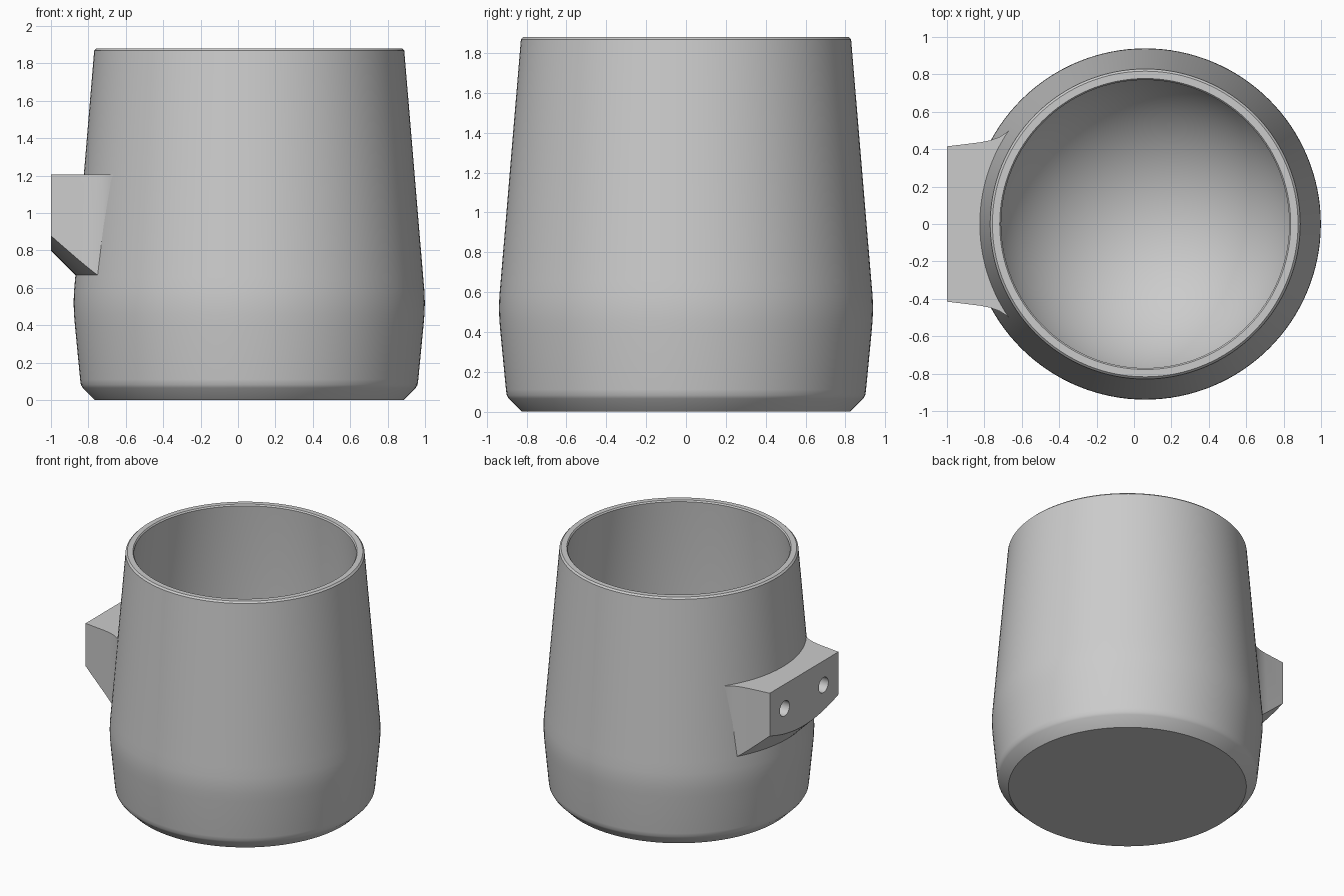
import bpy, bmesh
from math import sin, cos, pi, atan2, radians
from mathutils import Matrix

if "Cube" in bpy.data.objects:
    bpy.data.objects.remove(bpy.data.objects["Cube"], do_unlink=True)

AXIS_X = 0.06     # cup axis, offset to leave room for the bracket
SEGMENTS = 128

grey = bpy.data.materials.new("plain_grey")
grey.use_nodes = True
grey.diffuse_color = (0.6, 0.6, 0.6, 1)
grey.node_tree.nodes["Principled BSDF"].inputs["Base Color"].default_value = (0.6, 0.6, 0.6, 1)


def make_object(name, bm):
    bmesh.ops.recalc_face_normals(bm, faces=bm.faces)
    mesh = bpy.data.meshes.new(name)
    bm.to_mesh(mesh)
    bm.free()
    mesh.materials.append(grey)
    obj = bpy.data.objects.new(name, mesh)
    bpy.context.collection.objects.link(obj)
    return obj


def revolve(name, profile):
    """Spin an (r, z) profile around the cup axis."""
    bm = bmesh.new()
    verts = [bm.verts.new((r, 0, z)) for r, z in profile]
    edges = [bm.edges.new(pair) for pair in zip(verts, verts[1:])]
    bmesh.ops.spin(bm, geom=verts + edges, cent=(0, 0, 0), axis=(0, 0, 1),
                   angle=2 * pi, steps=SEGMENTS, use_duplicate=False)
    bmesh.ops.remove_doubles(bm, verts=bm.verts, dist=0.0005)
    bmesh.ops.translate(bm, verts=bm.verts, vec=(AXIS_X, 0, 0))
    return make_object(name, bm)


def activate(obj):
    bpy.ops.object.select_all(action='DESELECT')
    obj.select_set(True)
    bpy.context.view_layer.objects.active = obj


def cut(obj, tool, operation):
    mod = obj.modifiers.new("cut", 'BOOLEAN')
    mod.operation = operation
    mod.solver = 'EXACT'
    mod.object = tool
    activate(obj)
    bpy.ops.object.modifier_apply(modifier=mod.name)
    bpy.data.objects.remove(tool, do_unlink=True)


# Cup: chamfered foot, softly rounded belly, tapered wall, round-bottomed inside
outside = [(0, 0), (0.825, 0), (0.89, 0.065), (0.9, 0.082), (0.904, 0.11),
           (0.932, 0.4), (0.937, 0.46), (0.939, 0.52), (0.937, 0.58),
           (0.93, 0.66), (0.829, 1.868), (0.817, 1.88)]
rim_inside = [(0.778, 1.88), (0.77, 1.87)]
BOWL_R, BOWL_Z, STEPS = 0.847, 0.95, 24
bowl = [(BOWL_R * cos(a), BOWL_Z - BOWL_R * sin(a))
        for a in (i * pi / 2 / STEPS for i in range(STEPS))]
cup = revolve("cup", outside + rim_inside + bowl + [(0, BOWL_Z - BOWL_R)])

# Bracket: plan outline with flared sides, inner edge buried in the cup wall
side = [(-1, 0.415), (-0.82, 0.437), (-0.77, 0.447), (-0.72, 0.465),
        (-0.68, 0.49), (-0.65, 0.52), (-0.62, 0.535)]
end = atan2(0.535, 0.68)
arc = [(AXIS_X - 0.86 * cos(a), 0.86 * sin(a))
       for a in (end * (1 - i / 12) for i in range(1, 24))]
plan = side + arc + [(x, -y) for x, y in reversed(side)]
bm = bmesh.new()
face = bm.faces.new([bm.verts.new((x, y, 0.5)) for x, y in plan])
top = bmesh.ops.extrude_face_region(bm, geom=[face])["geom"]
bmesh.ops.translate(bm, vec=(0, 0, 0.705),
                    verts=[v for v in top if isinstance(v, bmesh.types.BMVert)])
bracket = make_object("mounting_bracket", bm)

# Sloped 45 degree underside
cut(bracket, revolve("underside_cone", [(0, -0.26), (1.56, 1.3), (0, 1.3)]), 'INTERSECT')

# Two screw holes in the flat outer face
for y in (-0.235, 0.235):
    bm = bmesh.new()
    bmesh.ops.create_cone(bm, cap_ends=True, segments=32, radius1=0.058, radius2=0.058, depth=0.28,
                          matrix=Matrix.Translation((-1, y, 1.02)) @ Matrix.Rotation(pi / 2, 4, 'Y'))
    cut(bracket, make_object("hole_cutter", bm), 'DIFFERENCE')

for obj in (cup, bracket):
    activate(obj)
    bpy.ops.object.shade_smooth_by_angle(angle=radians(30))
